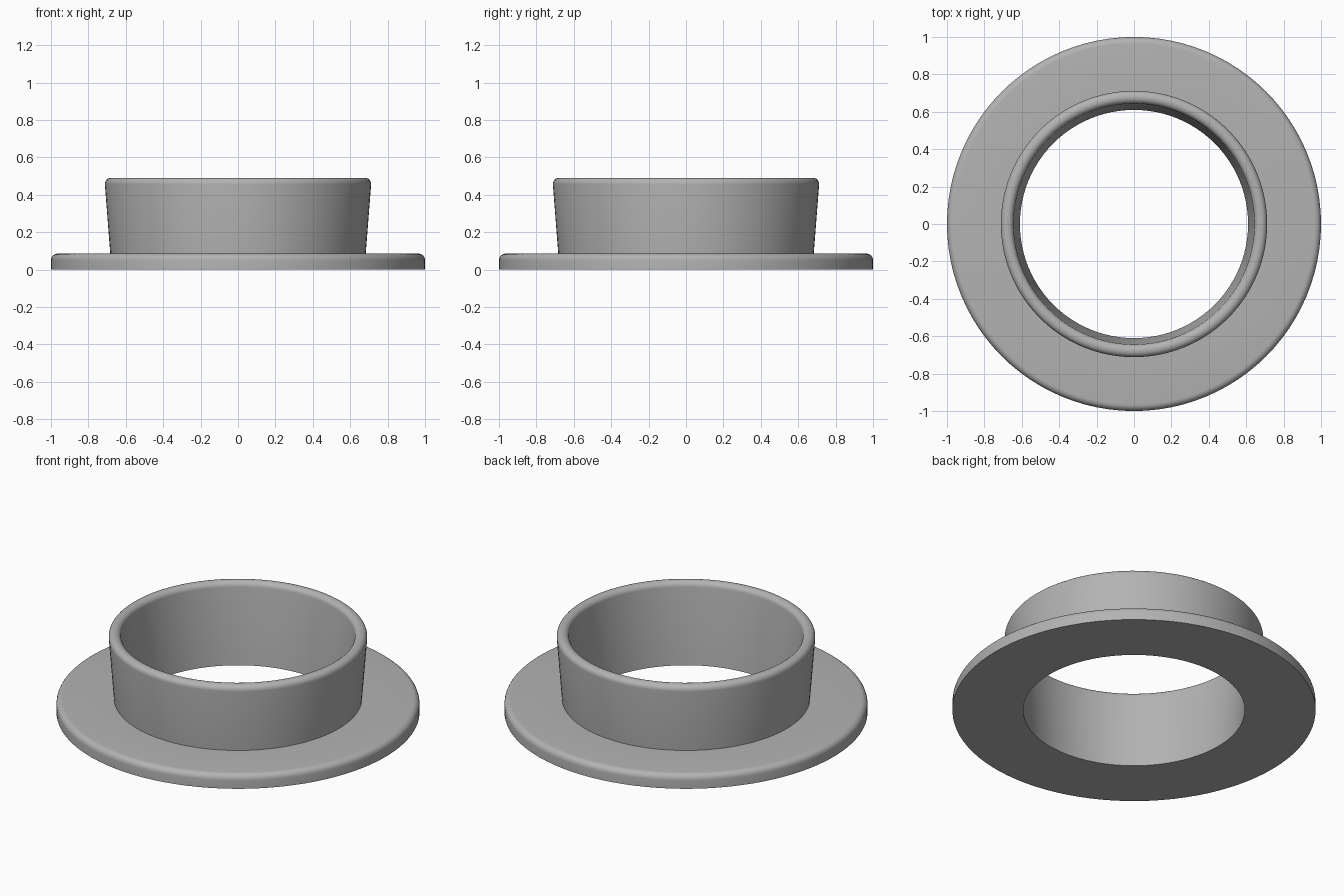
import bpy, bmesh, math

if "Cube" in bpy.data.objects:
    bpy.data.objects.remove(bpy.data.objects["Cube"])

SEGMENTS = 96


def arc(r, z, radius, start, end, steps=6):
    """Points on a fillet in the (radius, height) plane, angles in degrees."""
    angles = [math.radians(start + (end - start) * i / steps) for i in range(steps + 1)]
    return [(r + radius * math.cos(a), z + radius * math.sin(a)) for a in angles]


# Closed cross-section: flat base, rounded flange rim, flared collar, rounded lip
profile = [(0.61, 0.0), (1.0, 0.0)]
profile += arc(0.965, 0.05, 0.035, 0, 90)
profile += [(0.683, 0.085)]
profile += arc(0.68, 0.458, 0.032, -4, 90)
profile += arc(0.676, 0.458, 0.032, 90, 176)

# Spin the section into a flanged ring
bm = bmesh.new()
rings = []
for i in range(SEGMENTS):
    a = 2 * math.pi * i / SEGMENTS
    rings.append([bm.verts.new((r * math.cos(a), r * math.sin(a), z)) for r, z in profile])
n = len(profile)
for i in range(SEGMENTS):
    here, there = rings[i], rings[(i + 1) % SEGMENTS]
    for j in range(n):
        k = (j + 1) % n
        bm.faces.new((here[j], there[j], there[k], here[k]))
bmesh.ops.recalc_face_normals(bm, faces=bm.faces)
mesh = bpy.data.meshes.new("flanged_collar")
bm.to_mesh(mesh)
bm.free()

# Single plain grey
grey = bpy.data.materials.new("plain grey")
grey.diffuse_color = (0.45, 0.45, 0.45, 1)
grey.use_nodes = True
grey.node_tree.nodes["Principled BSDF"].inputs["Base Color"].default_value = grey.diffuse_color
mesh.materials.append(grey)

ring = bpy.data.objects.new("flanged_collar", mesh)
bpy.context.collection.objects.link(ring)
bpy.context.view_layer.objects.active = ring
ring.select_set(True)
bpy.ops.object.shade_smooth_by_angle(angle=math.radians(30))
